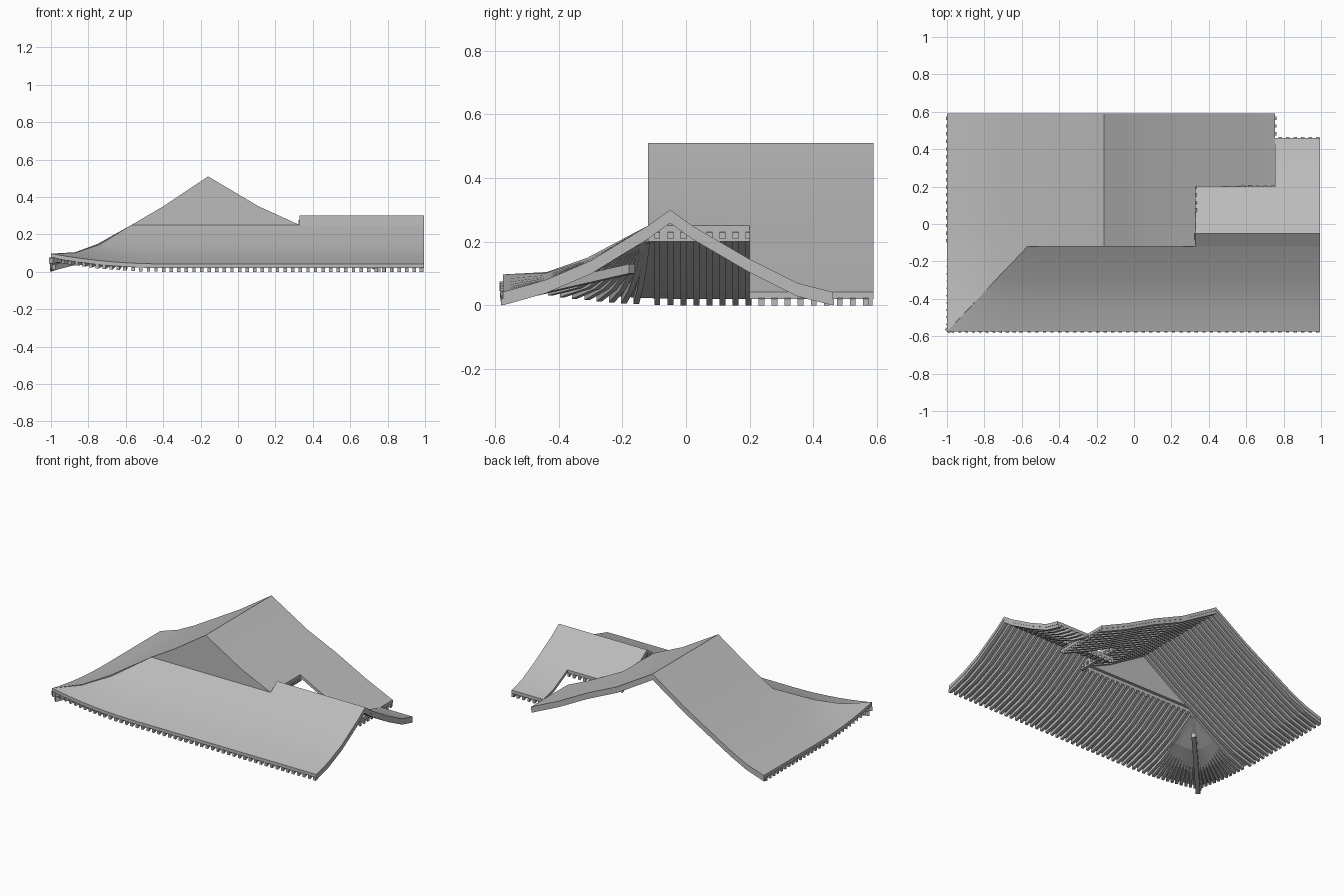
import bpy, bmesh, math

if "Cube" in bpy.data.objects:
    bpy.data.objects.remove(bpy.data.objects["Cube"])

grey = bpy.data.materials.new("roof grey")
grey.use_nodes = True
grey.diffuse_color = (0.5, 0.5, 0.5, 1)
grey.node_tree.nodes["Principled BSDF"].inputs["Base Color"].default_value = (0.5, 0.5, 0.5, 1)

SHELL = 0.022   # roof thickness
DEPTH = 0.02    # rafter depth
HALF = 0.009    # rafter half width
PITCH = 0.0405  # rafter spacing
EAST, BACK, GABLE, RIDGE_Y = 0.995, 0.59, -0.12, -0.05
STEP_X, STEP_Y, RIGHT_EAVE = 0.33, 0.2, 0.755

# Slope profiles from ridge to eave
left_top = [(-0.16, 0.51), (-0.40, 0.35), (-0.57, 0.25)]
left_low = [(-0.57, 0.25), (-0.75, 0.145), (-0.87, 0.085), (-1.0, 0.042)]
right = [(-0.16, 0.51), (0.11, 0.35), (STEP_X, 0.25), (0.55, 0.135), (RIGHT_EAVE, 0.042)]
front_top = [(RIDGE_Y, 0.30), (GABLE, 0.25)]
front_low = [(GABLE, 0.25), (-0.30, 0.14), (-0.44, 0.08), (-0.575, 0.042)]
back = [(RIDGE_Y, 0.30), (0.02, 0.25), (STEP_Y, 0.145), (0.35, 0.07), (0.46, 0.042)]


def lift(pos, start, end, row):
    """Upward sweep of the eaves towards the hipped corner."""
    s = max(0.0, (start - pos) / (start - end))
    return 0.055 * s * s * (row / 3) ** 1.2


def left_point(row, y):
    x, z = left_low[row]
    return (x, y, z + lift(y, 0.0, -0.575, row))


def front_point(row, x):
    y, z = front_low[row]
    return (x, y, z + lift(x, -0.4, -1.0, row))


def hip_point(row):
    x = left_low[row][0]
    return left_point(row, GABLE + (-0.57 - x) / 0.43 * (-0.575 - GABLE))


def slab(bm, rows, depth, keep=lambda c: True):
    """Grid of points thickened straight down."""
    tops = [[bm.verts.new(p) for p in r] for r in rows]
    lows = [[bm.verts.new((p[0], p[1], p[2] - depth)) for p in r] for r in rows]
    below = {t: b for rt, rb in zip(tops, lows) for t, b in zip(rt, rb)}
    faces = []
    for r, s in zip(tops, tops[1:]):
        for a, b, c, d in zip(r, r[1:], s[1:], s):
            if keep((a.co + b.co + c.co + d.co) / 4):
                faces.append(bm.faces.new((a, b, c, d)))
    rims = [e for f in faces for e in f.edges if e.is_boundary]
    for f in faces:
        bm.faces.new([below[v] for v in reversed(f.verts)])
    for e in rims:
        a, b = e.verts
        bm.faces.new((a, b, below[b], below[a]))


def strip(bm, path, half=HALF, depth=DEPTH, drop=SHELL, poke=0.006):
    """Beam of rectangular section that follows a path under the roof."""
    pts = [(x, y, z - drop) for x, y, z in path]
    dx, dy = pts[-1][0] - pts[0][0], pts[-1][1] - pts[0][1]
    n = math.hypot(dx, dy)
    dx, dy = dx / n, dy / n
    x, y, z = pts[-1]
    pts[-1] = (x + dx * poke, y + dy * poke, z)
    slab(bm, [[(x - dy * half, y + dx * half, z), (x + dy * half, y - dx * half, z)]
              for x, y, z in pts], depth)


def finish(name, bm, smooth=False):
    bmesh.ops.delete(bm, geom=[v for v in bm.verts if not v.link_faces], context='VERTS')
    bmesh.ops.recalc_face_normals(bm, faces=bm.faces)
    mesh = bpy.data.meshes.new(name)
    bm.to_mesh(mesh)
    bm.free()
    mesh.materials.append(grey)
    ob = bpy.data.objects.new(name, mesh)
    bpy.context.collection.objects.link(ob)
    if smooth:
        bpy.ops.object.select_all(action='DESELECT')
        ob.select_set(True)
        bpy.context.view_layer.objects.active = ob
        bpy.ops.object.shade_smooth_by_angle(angle=math.radians(20))


def spread(start, end, step):
    n = max(1, round((end - start) / step))
    return [start + (end - start) * i / n for i in range(n + 1)]


# Main gabled roof, notched beside the wing
bm = bmesh.new()
columns = left_top[::-1] + right[1:]
slab(bm, [[(x, y, z) for y in (GABLE, STEP_Y, BACK)] for x, z in columns], SHELL,
     lambda c: c.x < STEP_X or c.y > STEP_Y)
finish("main_roof", bm, True)

# Lower left slope and lower front slope meeting at the hip
bm = bmesh.new()
slab(bm, [[left_point(i, y) for y in spread(hip_point(i)[1], BACK, (BACK - hip_point(i)[1]) / 16)]
          for i in range(4)], SHELL)
finish("left_lower_roof", bm, True)
bm = bmesh.new()
slab(bm, [[front_point(i, x) for x in spread(left_low[i][0], EAST, (EAST - left_low[i][0]) / 24)]
          for i in range(4)], SHELL)
finish("front_lower_roof", bm, True)

# Wing ridge and back slope
bm = bmesh.new()
wing = front_top[::-1] + back[1:]
slab(bm, [[(x, y, z) for x in (STEP_X, RIGHT_EAVE, EAST)] for y, z in wing], SHELL,
     lambda c: c.x > RIGHT_EAVE or c.y < STEP_Y)
finish("wing_roof", bm, True)

# Solid front gable
bm = bmesh.new()
outline = left_top[::-1] + right[1:3]
wall = bm.faces.new([bm.verts.new((x, GABLE + 0.001, z - 0.002)) for x, z in outline])
out = bmesh.ops.extrude_face_region(bm, geom=[wall], use_keep_orig=True)
for v in out["geom"]:
    if isinstance(v, bmesh.types.BMVert):
        v.co.y += 0.02
finish("front_gable", bm)

# Front rafters
bm = bmesh.new()
for x in spread(-0.56, EAST - 0.012, PITCH):
    path = [front_point(i, x) for i in range(4)]
    if x > STEP_X:
        path.insert(0, (x, RIDGE_Y, 0.30))
    strip(bm, path)
finish("front_rafters", bm)

# Left and right rafters of the main roof
bm = bmesh.new()
for y in spread(GABLE + 0.03, BACK - 0.025, PITCH):
    strip(bm, [(x, y, z) for x, z in left_top] + [left_point(i, y) for i in range(1, 4)])
finish("left_rafters", bm)
bm = bmesh.new()
for y in spread(GABLE + 0.03, BACK - 0.025, PITCH):
    strip(bm, [(x, y, z) for x, z in (right if y > STEP_Y else right[:3])])
finish("right_rafters", bm)

# Wing back rafters
bm = bmesh.new()
for x in spread(STEP_X + 0.012, EAST - 0.012, PITCH):
    strip(bm, [(x, y, z) for y, z in (back if x > RIGHT_EAVE else back[:3])])
finish("wing_rafters", bm)

# Rafters fanning to the hipped corner
bm = bmesh.new()
for t in spread(0.08, 0.93, 0.085):
    side, face = [], []
    for i in range(4):
        x, y = left_low[i][0], front_low[i][0]
        side.append(left_point(i, GABLE + (-0.57 - x) / 0.43 * t * (-0.575 - GABLE)))
        face.append(front_point(i, -0.57 + (y - GABLE) / (0.575 + GABLE) * t * 0.43))
    strip(bm, side, poke=0)
    strip(bm, face)
finish("corner_rafters", bm)

# Two-tier hip beam
bm = bmesh.new()
strip(bm, [hip_point(i) for i in range(4)], 0.016, 0.03, SHELL, 0)
strip(bm, [(-0.62, -0.17, 0.13), (-0.985, -0.565, 0.04)], 0.014, 0.03, 0, 0)
finish("hip_beam", bm)

# Barge boards on the open ends, and the notch fascia
bm = bmesh.new()
for line in (front_top + front_low[1:], back):
    strip(bm, [(EAST - 0.014, y, z) for y, z in line], 0.011, 0.022, 0.02, 0)
for line in (left_top + left_low[1:], right):
    strip(bm, [(x, BACK - 0.014, z) for x, z in line], 0.011, 0.022, 0.02, 0)
strip(bm, [(STEP_X - 0.012, GABLE, 0.25), (STEP_X - 0.012, STEP_Y, 0.25)], 0.01, 0.045, 0.004, 0)
finish("barge_boards", bm)
